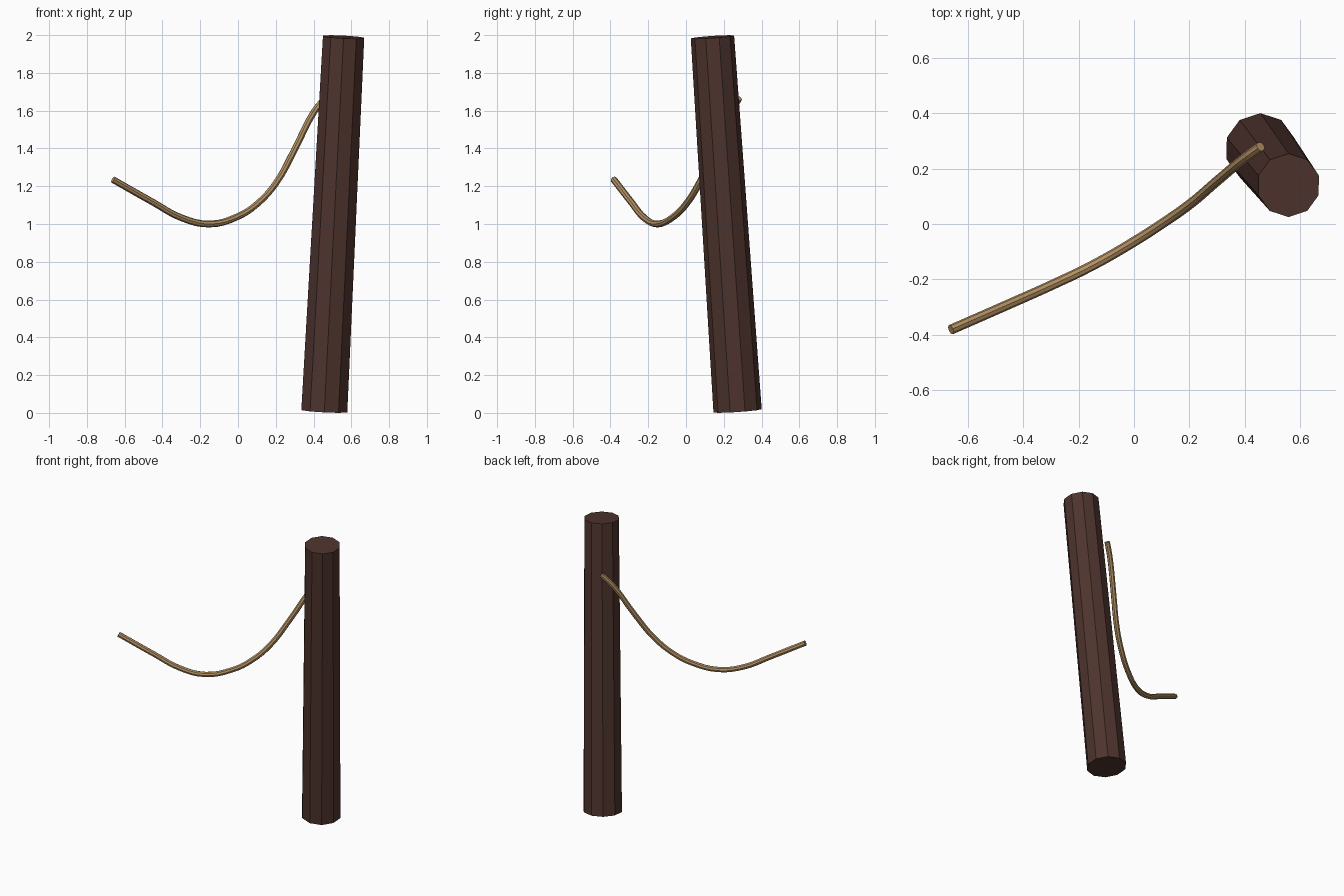
import bpy
from mathutils import Vector

cube = bpy.data.objects.get("Cube")
if cube:
    bpy.data.objects.remove(cube, do_unlink=True)


def material(name, color):
    mat = bpy.data.materials.new(name)
    mat.use_nodes = True
    rgba = (*color, 1.0)
    mat.diffuse_color = rgba
    mat.node_tree.nodes["Principled BSDF"].inputs["Base Color"].default_value = rgba
    return mat


dark_wood = material("dark wood", (0.076, 0.034, 0.027))
rope_tan = material("rope tan", (0.456, 0.283, 0.127))

# Leaning, slightly tapered ten-sided post
foot = Vector((0.457, 0.273, 0.011))
head = Vector((0.559, 0.14, 1.99))
axis = head - foot
bpy.ops.mesh.primitive_cone_add(vertices=10, radius1=0.128, radius2=0.115,
                                depth=axis.length, location=(foot + head) / 2)
post = bpy.context.object
post.name = "post"
post.rotation_mode = 'QUATERNION'
post.rotation_quaternion = Vector((0, 0, 1)).rotation_difference(axis)
post.data.materials.append(dark_wood)

# Sagging rope swept along a smooth path
path = [(-0.662, -0.382, 1.235), (-0.45, -0.289, 1.115), (-0.3, -0.222, 1.033),
        (-0.15, -0.15, 1.0), (0, -0.064, 1.04), (0.1, 0, 1.105),
        (0.2, 0.07, 1.215), (0.3, 0.155, 1.395), (0.4, 0.238, 1.59),
        (0.458, 0.28, 1.665)]
curve = bpy.data.curves.new("rope", 'CURVE')
curve.dimensions = '3D'
curve.bevel_depth = 0.018
curve.bevel_resolution = 2
curve.resolution_u = 4
curve.use_fill_caps = True
spline = curve.splines.new('BEZIER')
spline.bezier_points.add(len(path) - 1)
for point, co in zip(spline.bezier_points, path):
    point.co = co
    point.handle_left_type = point.handle_right_type = 'AUTO'
rope = bpy.data.objects.new("rope", curve)
bpy.context.collection.objects.link(rope)
curve.materials.append(rope_tan)

# Turn the rope into a mesh with crisp cut ends
bpy.ops.object.select_all(action='DESELECT')
rope.select_set(True)
bpy.context.view_layer.objects.active = rope
bpy.ops.object.convert(target='MESH')
bpy.ops.object.shade_smooth_by_angle()
